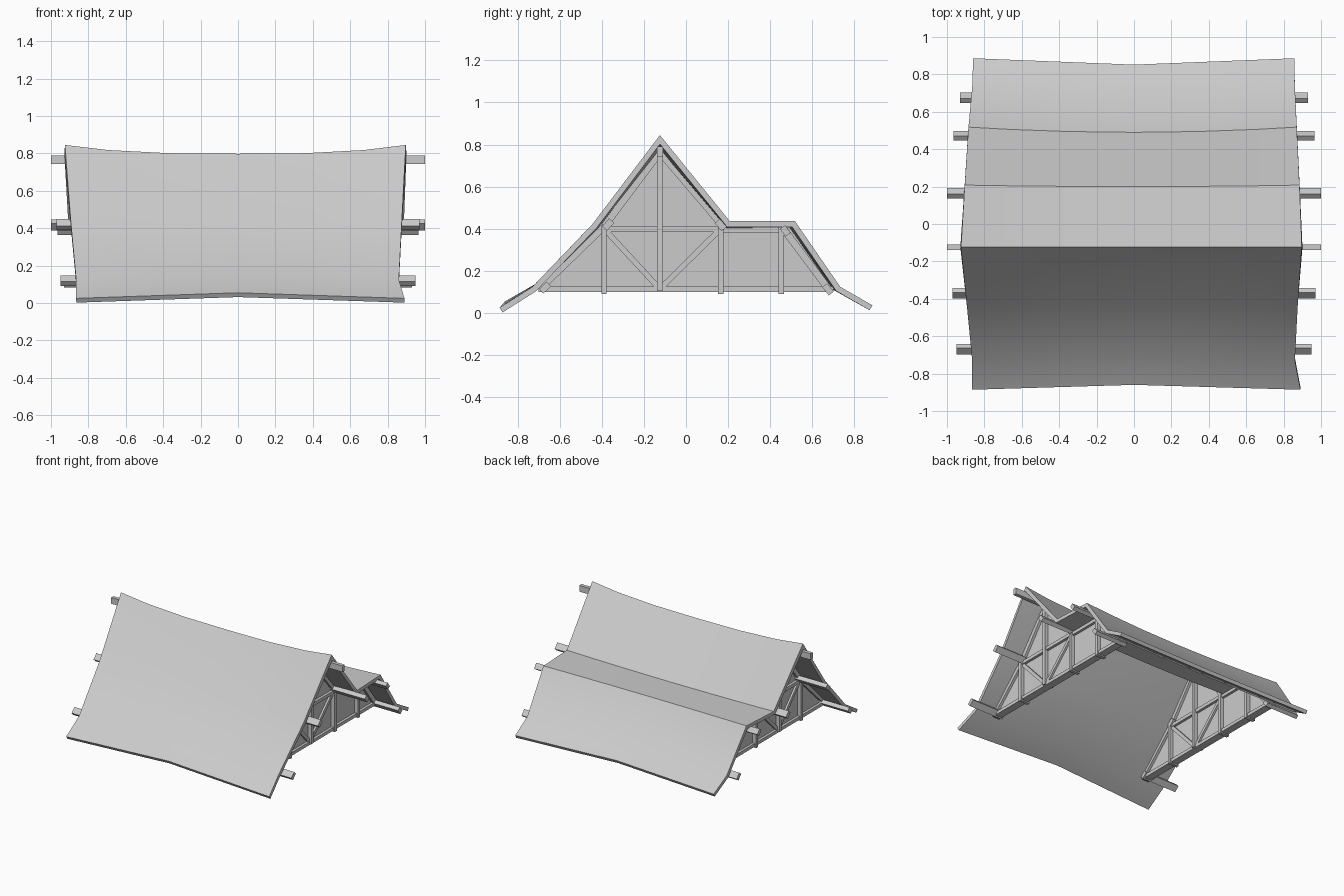
import bpy
import math
from mathutils import Matrix, Vector

cube = bpy.data.objects.get("Cube")
if cube:
    bpy.data.objects.remove(cube, do_unlink=True)

grey = bpy.data.materials.new("plain_grey")
grey.use_nodes = True
grey.diffuse_color = (0.6, 0.6, 0.6, 1)
grey.node_tree.nodes["Principled BSDF"].inputs["Base Color"].default_value = (0.6, 0.6, 0.6, 1)

GABLE_X = 0.69


def add_mesh(name, verts, faces):
    mesh = bpy.data.meshes.new(name)
    mesh.from_pydata(verts, [], faces)
    mesh.materials.append(grey)
    obj = bpy.data.objects.new(name, mesh)
    bpy.context.collection.objects.link(obj)
    return obj


def box(name, centre, size, tilt=0.0):
    """Box turned about the x axis."""
    turn = Matrix.Rotation(tilt, 3, "X")
    corners = [(x, y, z) for x in (-.5, .5) for y in (-.5, .5) for z in (-.5, .5)]
    verts = [Vector(centre) + turn @ Vector([c * s for c, s in zip(p, size)]) for p in corners]
    faces = [(0, 1, 3, 2), (4, 6, 7, 5), (0, 4, 5, 1), (2, 3, 7, 6), (0, 2, 6, 4), (1, 5, 7, 3)]
    return add_mesh(name, verts, faces)


def timber(name, x, start, end, width, depth):
    """Truss timber between two (y, z) points."""
    dy, dz = end[0] - start[0], end[1] - start[1]
    centre = (x, (start[0] + end[0]) / 2, (start[1] + end[1]) / 2)
    return box(name, centre, (depth, math.hypot(dy, dz), width), math.atan2(dz, dy))


# Sagging roof sheet: end (y, z), middle (y, z), x limits, sag power
rows = [
    ((-.886, .025), (-.86, .055), (-.865, .89), 1),
    ((-.73, .124), (-.72, .135), (-.865, .86), 2),
    ((-.443, .424), (-.43, .41), (-.893, .875), 2),
    ((-.124, .845), (-.124, .798), (-.925, .897), 3),
    ((.208, .436), (.2, .422), (-.905, .885), 2),
    ((.518, .436), (.49, .425), (-.885, .87), 2),
    ((.733, .124), (.71, .135), (-.865, .86), 2),
    ((.886, .036), (.852, .055), (-.86, .857), 1),
]
stations = [-1, -.75, -.4, 0, .4, .75, 1]
verts = []
for end, mid, (lo, hi), power in rows:
    for t in stations:
        w = abs(t) ** power
        y, z = (m + (e - m) * w for e, m in zip(end, mid))
        verts.append((t * (hi if t > 0 else -lo), y, z))
n = len(stations)
faces = [(i * n + j, i * n + j + 1, (i + 1) * n + j + 1, (i + 1) * n + j)
         for i in range(len(rows) - 1) for j in range(n - 1)]
roof = add_mesh("roof", verts, faces)
solid = roof.modifiers.new("thickness", "SOLIDIFY")
solid.thickness = 0.027
solid.offset = -1
solid.use_even_offset = True
bpy.context.view_layer.objects.active = roof
roof.select_set(True)
bpy.ops.object.modifier_apply(modifier="thickness")
bpy.ops.object.shade_smooth_by_angle(angle=math.radians(30))

# Gable outline and truss members: name, start, end, width, depth
outline = [(-.70, .11), (.70, .11), (.49, .41), (.19, .41), (-.124, .785), (-.41, .41)]
members = [
    ("bottom_beam", (-.70, .112), (.70, .112), .025, .06),
    ("tie_beam", (-.40, .398), (.17, .398), .026, .06),
    ("rear_tie_beam", (.16, .395), (.48, .395), .03, .06),
    ("front_post", (-.39, .09), (-.39, .42), .024, .08),
    ("king_post", (-.124, .105), (-.124, .78), .026, .08),
    ("middle_post", (.165, .09), (.165, .41), .026, .08),
    ("rear_post", (.453, .09), (.453, .41), .026, .08),
    ("front_brace", (-.135, .125), (-.38, .39), .026, .05),
    ("middle_brace", (-.113, .125), (.155, .39), .026, .05),
    ("front_lower_rafter", (-.69, .12), (-.38, .42), .034, .06),
    ("front_upper_rafter", (-.39, .41), (-.124, .765), .034, .06),
    ("rear_upper_rafter", (.17, .42), (-.124, .765), .034, .06),
    ("rear_lower_rafter", (.47, .39), (.68, .11), .034, .06),
]
# Purlin ends: name, y, z, outer x, (y, z) section, tilt
purlins = [
    ("front_low_purlin", -.67, .12, .95, (.05, .03), .75),
    ("front_mid_purlin", -.37, .42, .97, (.05, .032), .85),
    ("ridge_purlin", -.124, .766, 1.0, (.028, .048), 0),
    ("valley_purlin", .165, .418, 1.0, (.05, .032), -.85),
    ("rear_mid_purlin", .472, .39, .965, (.045, .03), -.95),
    ("rear_low_purlin", .675, .112, .93, (.05, .03), -.9),
]
for side, s in (("left", 1), ("right", -1)):
    # Gable wall panel
    k = len(outline)
    wall = [(s * GABLE_X + dx, y, z) for dx in (-.01, .01) for y, z in outline]
    wall_faces = [tuple(reversed(range(k))), tuple(range(k, 2 * k))]
    wall_faces += [(i, (i + 1) % k, (i + 1) % k + k, i + k) for i in range(k)]
    add_mesh(side + "_gable_wall", wall, wall_faces)
    # Truss timbers on both faces of the wall
    for name, start, end, width, depth in members:
        timber(side + "_" + name, s * GABLE_X, start, end, width, depth)
    # Projecting purlin ends
    for name, y, z, reach, section, tilt in purlins:
        inner = GABLE_X - .04
        box(side + "_" + name, (s * (inner + reach) / 2, y, z), (reach - inner, *section), tilt)
